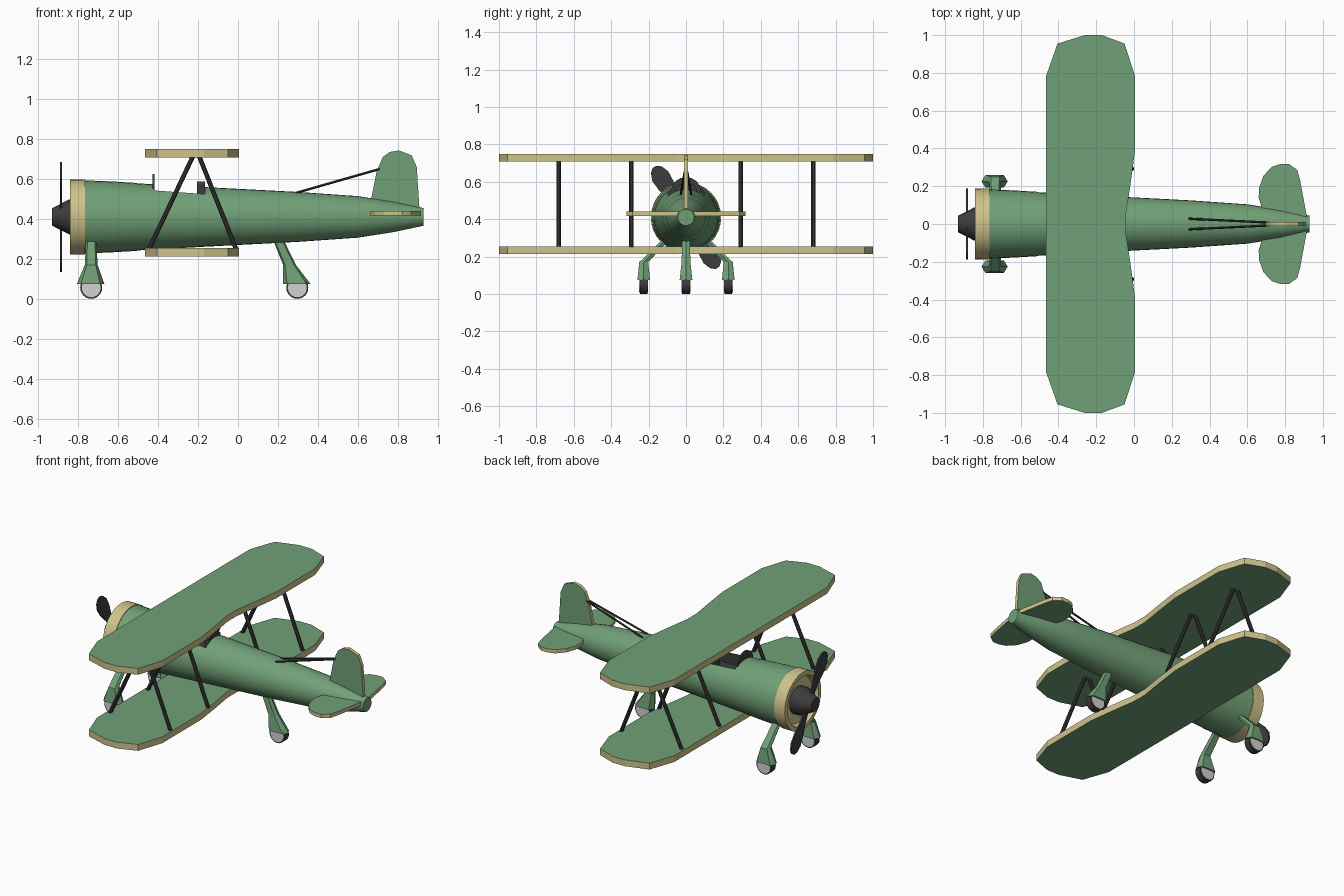
import bpy, bmesh, math
from mathutils import Vector

if "Cube" in bpy.data.objects:
    bpy.data.objects.remove(bpy.data.objects["Cube"])


def mat(name, rgb):
    m = bpy.data.materials.new(name)
    m.diffuse_color = (*rgb, 1)
    m.use_nodes = True
    m.node_tree.nodes["Principled BSDF"].inputs["Base Color"].default_value = m.diffuse_color
    return m


GREEN = mat("green_paint", (0.165, 0.355, 0.185))
TAN = mat("tan_trim", (0.62, 0.55, 0.26))
DARK = mat("dark_metal", (0.045, 0.045, 0.047))
LIGHT = mat("light_grey", (0.65, 0.65, 0.65))
CZ = 0.41  # height of the fuselage axis


def finish(name, bm, mats, smooth=False):
    bmesh.ops.recalc_face_normals(bm, faces=bm.faces[:])
    me = bpy.data.meshes.new(name)
    bm.to_mesh(me)
    bm.free()
    ob = bpy.data.objects.new(name, me)
    bpy.context.collection.objects.link(ob)
    for m in mats:
        me.materials.append(m)
    if smooth:
        bpy.ops.object.select_all(action='DESELECT')
        ob.select_set(True)
        bpy.context.view_layer.objects.active = ob
        bpy.ops.object.shade_smooth_by_angle(angle=math.radians(30))
    return ob


def loft(name, rings, mats, smooth=False):
    """Skin a list of equal-sized point rings and cap both ends."""
    bm = bmesh.new()
    vs = [[bm.verts.new(p) for p in r] for r in rings]
    n = len(rings[0])
    for a, b in zip(vs, vs[1:]):
        for i in range(n):
            j = (i + 1) % n
            bm.faces.new((a[i], a[j], b[j], b[i]))
    bm.faces.new(vs[0])
    bm.faces.new(vs[-1])
    return finish(name, bm, mats, smooth)


def lathe_x(name, profile, material, n=32):
    """Turn (x, radius) points around the fuselage axis."""
    ang = [2 * math.pi * i / n for i in range(n)]
    rings = [[(x, r * math.cos(a), CZ + r * math.sin(a)) for a in ang] for x, r in profile]
    return loft(name, rings, [material], True)


def plate(name, pts, vec, mats):
    """Extrude an outline; broad faces get slot 0, the rim the last slot."""
    bm = bmesh.new()
    f = bm.faces.new([bm.verts.new(p) for p in pts])
    r = bmesh.ops.extrude_face_region(bm, geom=[f])
    vec = Vector(vec)
    for v in r["geom"]:
        if isinstance(v, bmesh.types.BMVert):
            v.co += vec
    bm.normal_update()
    for f in bm.faces:
        f.material_index = 0 if abs(f.normal.dot(vec.normalized())) > 0.9 else len(mats) - 1
    return finish(name, bm, mats)


def rod(name, a, b, r, material, n=10, smooth=True):
    a, b = Vector(a), Vector(b)
    q = (b - a).to_track_quat('Z', 'Y')
    ring = [q @ Vector((r * math.cos(t), r * math.sin(t), 0))
            for t in [2 * math.pi * i / n for i in range(n)]]
    return loft(name, [[a + p for p in ring], [b + p for p in ring]], [material], smooth)


def box(name, lo, hi, material):
    (x0, y0, z0), (x1, y1, z1) = lo, hi
    return loft(name, [[(x0, y0, z), (x1, y0, z), (x1, y1, z), (x0, y1, z)] for z in (z0, z1)],
                [material])


# Fuselage, nose section, cowl ring and spinner
body = lathe_x("fuselage", [(-0.505, 0.168), (-0.16, 0.149), (0.30, 0.125), (0.60, 0.104),
                            (0.78, 0.076), (0.93, 0.044)], GREEN)
lathe_x("nose_section", [(-0.77, 0.183), (-0.64, 0.178), (-0.505, 0.170)], GREEN)
lathe_x("cowl_ring", [(-0.765, 0.187), (-0.842, 0.188), (-0.842, 0.160), (-0.805, 0.150),
                      (-0.805, 0.02)], TAN)
lathe_x("spinner", [(-0.80, 0.088), (-0.845, 0.088), (-0.932, 0.043)], DARK, 20)

# Cockpit opening cut into the fuselage, with dark lining
body.data.materials.append(DARK)
cutter = box("cockpit_cutter", (-0.42, -0.095, 0.46), (-0.165, 0.095, 0.70), GREEN)
cutter.data.materials.append(DARK)
for p in cutter.data.polygons:
    p.material_index = 1
mod = body.modifiers.new("cockpit", 'BOOLEAN')
mod.operation, mod.object, mod.solver = 'DIFFERENCE', cutter, 'EXACT'
bpy.ops.object.select_all(action='DESELECT')
body.select_set(True)
bpy.context.view_layer.objects.active = body
bpy.ops.object.modifier_apply(modifier="cockpit")
bpy.data.objects.remove(cutter)

# Seat back and windshield
seat = [(-0.055, 0.46), (0.055, 0.46), (0.055, 0.565), (0.035, 0.588), (-0.035, 0.588), (-0.055, 0.565)]
plate("seat_back", [(-0.205, y, z) for y, z in seat], (0.04, 0, 0), [DARK])
arch = [(0.08 * math.cos(math.pi * i / 8), 0.55 + 0.075 * math.sin(math.pi * i / 8)) for i in range(9)]
plate("windshield", [(-0.428, 0.08, 0.53)] + [(-0.428, y, z) for y, z in arch] + [(-0.428, -0.08, 0.53)],
      (0.009, 0, 0), [DARK])

# Propeller blades
half = [(0.04, 0.018), (0.12, 0.026), (0.20, 0.046), (0.26, 0.05), (0.30, 0.034), (0.318, 0.012)]
blade = half + [(t, -w) for t, w in reversed(half)]
for k in range(2):
    a = math.radians(32) + k * math.pi
    d, s = Vector((0, -math.sin(a), math.cos(a))), Vector((0, math.cos(a), math.sin(a)))
    plate(f"propeller_blade_{k + 1}", [Vector((-0.89, 0, CZ)) + d * t + s * w for t, w in blade],
          (0.01, 0, 0), [DARK])

# Upper and lower wings: rounded tips, notch in the trailing edge
wing = [(-0.465, 0.785), (-0.405, 0.955), (-0.26, 1.0), (-0.17, 1.0), (-0.05, 0.955),
        (0.005, 0.785), (0.005, 0.385), (-0.02, 0.2), (-0.043, 0.05)]
wing += [(x, -y) for x, y in reversed(wing)]
for name, z in (("upper_wing", 0.708), ("lower_wing", 0.213)):
    plate(name, [(x, y, z) for x, y in wing], (0, 0, 0.041), [GREEN, TAN])

# Wing struts, in V pairs
for i, y in enumerate((-0.68, -0.292, 0.292, 0.68)):
    rod(f"front_strut_{i + 1}", (-0.225, y, 0.715), (-0.445, y, 0.25), 0.012, DARK)
    rod(f"rear_strut_{i + 1}", (-0.195, y, 0.715), (-0.01, y, 0.25), 0.012, DARK)

# Tail fin and tailplane
fin = [(0.66, 0.43), (0.667, 0.50), (0.695, 0.64), (0.725, 0.71), (0.76, 0.735), (0.805, 0.743),
       (0.87, 0.718), (0.895, 0.66), (0.91, 0.43)]
plate("tail_fin", [(x, -0.011, z) for x, z in fin], (0, 0.022, 0), [GREEN, TAN])
tail = [(0.69, 0.04), (0.66, 0.14), (0.662, 0.19), (0.685, 0.255), (0.73, 0.303), (0.775, 0.318),
        (0.82, 0.318), (0.865, 0.285), (0.88, 0.23), (0.915, 0.04)]
tail += [(x, -y) for x, y in reversed(tail)]
plate("tailplane", [(x, y, 0.416) for x, y in tail], (0, 0, 0.024), [GREEN, TAN])

# Tail bracing wires
for side, s in (("left", -1), ("right", 1)):
    rod(f"{side}_tail_wire", (0.29, s * 0.028, 0.53), (0.71, s * 0.008, 0.65), 0.006, DARK, 8)


# Landing gear: faired hexagonal leg plus wheel
def hexagon(c, hx, hy):
    x, y, z = c
    return [(x + u * hx, y + v * hy, z)
            for u, v in ((1, 0), (0.7, 1), (-0.7, 1), (-1, 0), (-0.7, -1), (0.7, -1))]


def gear(name, wheel_x, wheel_y, top, mid_x):
    loft(f"{name}_leg", [hexagon((wheel_x - 0.003, wheel_y, 0.074), 0.069, 0.034),
                         hexagon((mid_x, wheel_y, 0.17), 0.032, 0.024),
                         hexagon(top, 0.026, 0.019)], [GREEN])
    for part, r, w, m in (("tyre", 0.055, 0.021, DARK), ("hub", 0.047, 0.024, LIGHT)):
        rod(f"{name}_{part}", (wheel_x, wheel_y - w, 0.055), (wheel_x, wheel_y + w, 0.055), r, m, 24)


for side, s in (("left", -1), ("right", 1)):
    gear(f"{side}_gear", -0.735, s * 0.226, (-0.735, s * 0.10, 0.30), -0.735)
gear("rear_gear", 0.297, 0, (0.195, 0, 0.31), 0.258)
